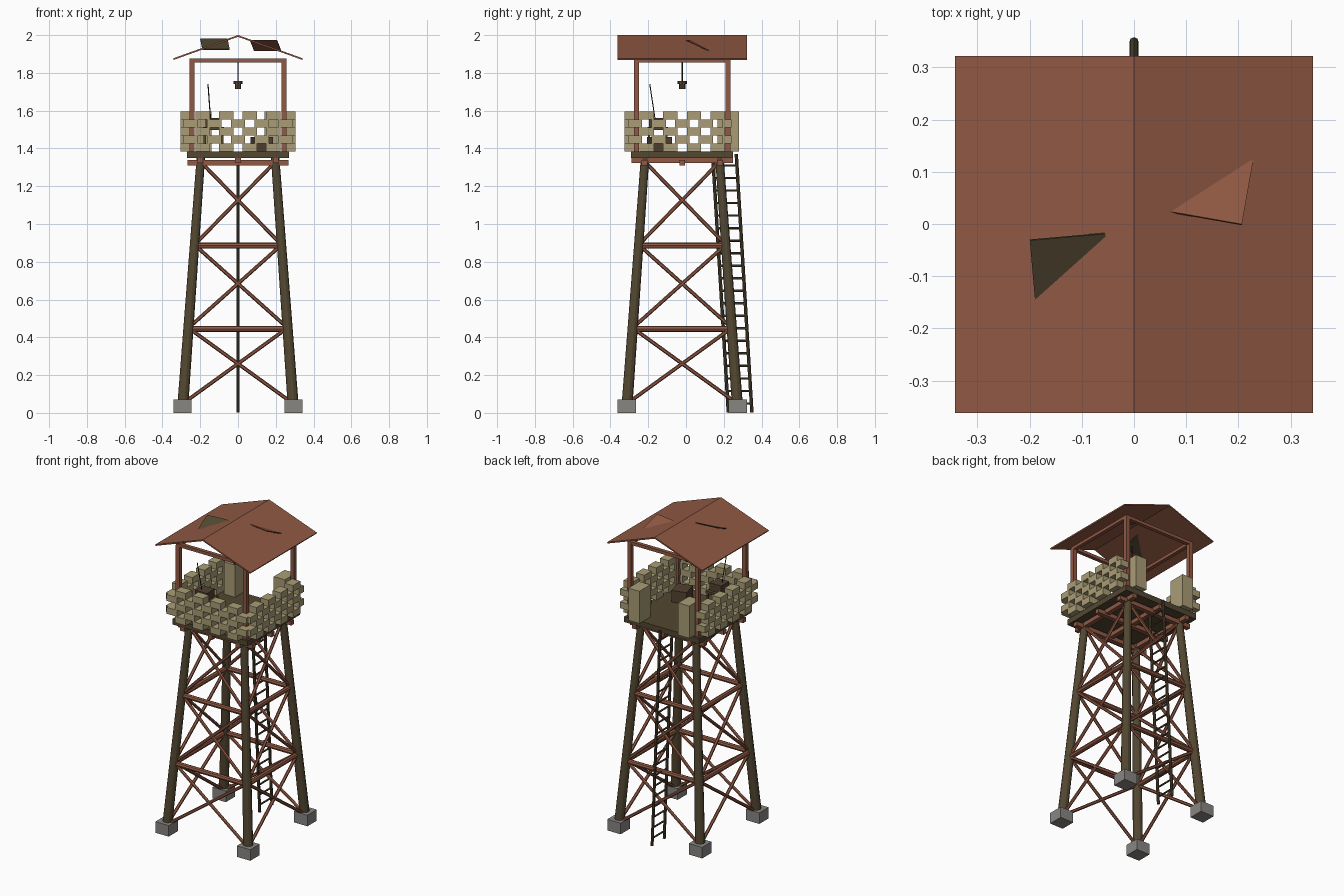
import bpy, bmesh, math
from mathutils import Matrix, Vector, Euler

if "Cube" in bpy.data.objects:
    bpy.data.objects.remove(bpy.data.objects["Cube"])

CY = -0.02  # tower centre in y (the ladder sticks out behind)


def mat(name, r, g, b):
    m = bpy.data.materials.new(name)
    m.diffuse_color = (r, g, b, 1)
    m.use_nodes = True
    m.node_tree.nodes["Principled BSDF"].inputs["Base Color"].default_value = m.diffuse_color
    return m


RUST = mat("rust_red", 0.28, 0.098, 0.056)
WOOD = mat("dark_wood", 0.085, 0.063, 0.031)
SAND = mat("sandbag_tan", 0.40, 0.335, 0.18)
STONE = mat("concrete_grey", 0.25, 0.24, 0.225)
CRATE = mat("crate_brown", 0.085, 0.052, 0.028)
METAL = mat("black_metal", 0.03, 0.026, 0.02)


class Part:
    """Collects boxes and rods into one object."""
    def __init__(self, name, material):
        self.name, self.material, self.bm = name, material, bmesh.new()

    def box(self, c, s, rot=(0, 0, 0)):
        m = Matrix.LocRotScale(Vector(c), Euler(rot), Vector(s))
        bmesh.ops.create_cube(self.bm, size=1, matrix=m)

    def rod(self, a, b, r1, r2=None, n=8):
        a, b = Vector(a), Vector(b)
        d = b - a
        m = Matrix.Translation((a + b) / 2) @ d.to_track_quat('Z', 'Y').to_matrix().to_4x4()
        bmesh.ops.create_cone(self.bm, cap_ends=True, segments=n, radius1=r1,
                              radius2=r1 if r2 is None else r2, depth=d.length, matrix=m)

    def done(self):
        me = bpy.data.meshes.new(self.name)
        self.bm.to_mesh(me)
        self.bm.free()
        me.materials.append(self.material)
        ob = bpy.data.objects.new(self.name, me)
        bpy.context.collection.objects.link(ob)
        return ob


def half(z):
    """Half spacing of the leaning legs at height z."""
    return 0.295 - 0.0727 * z


CORNERS = [(-1, -1), (1, -1), (1, 1), (-1, 1)]


def corner(i, z):
    sx, sy = CORNERS[i % 4]
    return (sx * half(z), CY + sy * half(z), z)


# footings and legs
foot, legs = Part("footings", STONE), Part("legs", WOOD)
for i, (sx, sy) in enumerate(CORNERS):
    foot.box((sx * 0.294, CY + sy * 0.294, 0.036), (0.096, 0.096, 0.072))
    legs.rod(corner(i, 0.03), corner(i, 1.355), 0.03, 0.023, 12)
foot.done()
legs.done()

# horizontal rails and cross braces
rails, braces = Part("horizontal_rails", RUST), Part("cross_braces", RUST)
for i in range(4):
    for z in (0.445, 0.885):
        rails.rod(corner(i, z), corner(i + 1, z), 0.016)
    for z0, z1 in ((0.05, 0.45), (0.45, 0.89), (0.89, 1.33)):
        braces.rod(corner(i, z0), corner(i + 1, z1), 0.01, n=6)
        braces.rod(corner(i + 1, z0), corner(i, z1), 0.01, n=6)
rails.done()
braces.done()

# joists and deck
joists = Part("deck_joists", RUST)
for t in (-0.2, 0, 0.2):
    joists.box((0, CY + t, 1.325), (0.536, 0.03, 0.028))
    joists.box((t, CY, 1.336), (0.03, 0.536, 0.028))
joists.done()
deck = Part("deck", WOOD)
deck.box((0, CY, 1.367), (0.54, 0.54, 0.036))
deck.done()

# sandbag walls: five open courses on three sides, stub piers at the entry
bags = Part("sandbag_walls", SAND)
H, L, D = 0.042, 0.076, 0.06
for row in range(5):
    z = 1.385 + H * (row + 0.5)
    spots = [-0.1875, -0.0625, 0.0625, 0.1875] if row % 2 == 0 else [-0.25, -0.125, 0, 0.125, 0.25]
    for t in spots:
        bags.box((t, CY - 0.275, z), (L, D, H))
        for s in (-1, 1):
            if t > 0.2:
                bags.box((s * 0.275, CY + 0.237, z), (D, 0.05, H))
            else:
                bags.box((s * 0.275, CY + t, z), (D, L, H))
bags.done()
piers = Part("entry_piers", SAND)
for s in (-1, 1):
    piers.box((s * 0.18, 0.224, 1.49), (0.08, 0.112, 0.21))
piers.done()

# roof posts and top frame
frame = Part("roof_frame", RUST)
for sx, sy in CORNERS:
    frame.box((sx * 0.243, CY + sy * 0.243, 1.625), (0.026, 0.026, 0.48))
for s in (-1, 1):
    frame.box((0, CY + s * 0.243, 1.866), (0.512, 0.024, 0.02))
    frame.box((s * 0.243, CY, 1.866), (0.024, 0.512, 0.02))
frame.done()

# gable roof from a thin folded profile
bm = bmesh.new()
prof = [(-0.343, 1.877), (0, 2.0), (0.343, 1.877), (0.340, 1.869), (0, 1.991), (-0.340, 1.869)]
f = bm.faces.new([bm.verts.new((x, CY - 0.342, z)) for x, z in prof])
ext = bmesh.ops.extrude_face_region(bm, geom=[f])
bmesh.ops.translate(bm, vec=(0, 0.684, 0), verts=[g for g in ext["geom"] if isinstance(g, bmesh.types.BMVert)])
bmesh.ops.recalc_face_normals(bm, faces=bm.faces)
roof = Part("roof", RUST)
roof.bm.free()
roof.bm = bm
roof.done()

# loose patch plates sticking through the roof
p = Part("left_roof_patch", WOOD)
p.box((-0.122, -0.088, 1.952), (0.145, 0.14, 0.005), (math.radians(24), 0, math.radians(5)))
p.done()
p = Part("right_roof_patch", RUST)
p.box((0.146, 0.072, 1.945), (0.145, 0.135, 0.005), (math.radians(-24), 0, math.radians(-10)))
p.done()

# ladder standing edge-on behind the tower
ladder = Part("ladder", WOOD)
LOW, HIGH, WIDE = 0.349, 0.266, 0.125
for off in (0, WIDE):
    ladder.rod((0, LOW - off, 0.002), (0, HIGH - off, 1.37), 0.009)
for k in range(20):
    z = 0.05 + k * 0.0663
    y = LOW + (HIGH - LOW) * z / 1.37
    ladder.rod((0, y, z), (0, y - WIDE, z), 0.006, n=6)
ladder.done()

# hanging lantern
lamp = Part("lantern", CRATE)
lamp.rod((0, CY, 1.715), (0, CY, 1.742), 0.017)
lamp.rod((0, CY, 1.742), (0, CY, 1.757), 0.024)
lamp.done()
cord = Part("lantern_cord", METAL)
cord.rod((0, CY, 1.757), (0, CY, 1.866), 0.003, n=6)
cord.done()

# crate on the deck
crate = Part("crate", CRATE)
crate.box((0.125, -0.14, 1.423), (0.095, 0.11, 0.076), (0, 0, math.radians(15)))
crate.done()

# small table with radio and aerial
table = Part("table", WOOD)
table.box((-0.13, -0.15, 1.505), (0.11, 0.11, 0.016))
for sx, sy in CORNERS:
    table.box((-0.13 + sx * 0.046, -0.15 + sy * 0.046, 1.441), (0.012, 0.012, 0.114))
table.done()
radio = Part("radio", CRATE)
radio.box((-0.13, -0.155, 1.537), (0.085, 0.08, 0.05))
radio.done()
aerial = Part("radio_aerial", METAL)
aerial.rod((-0.145, -0.163, 1.55), (-0.159, -0.192, 1.742), 0.003, n=6)
aerial.done()
